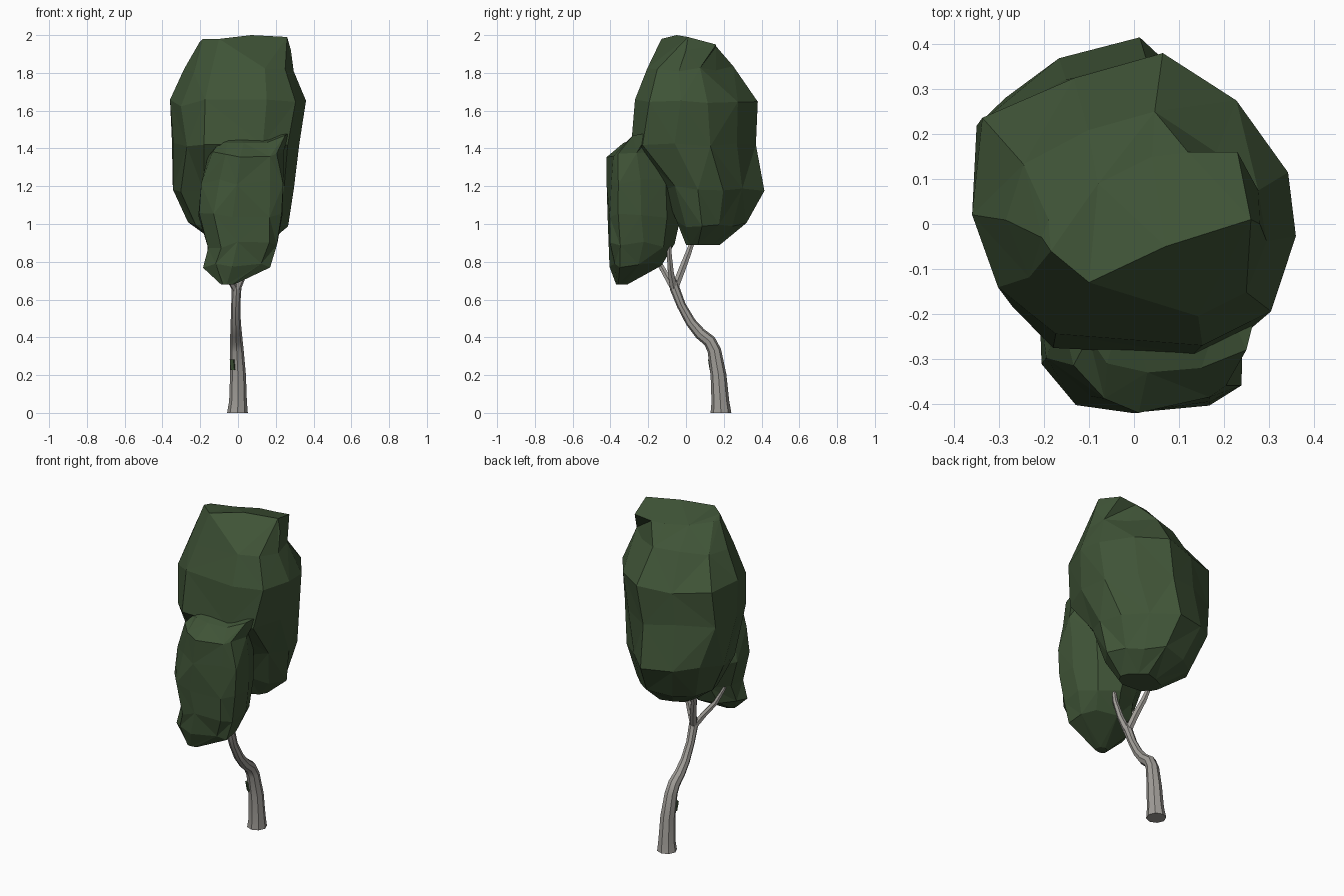
import bpy, bmesh, math, random
from mathutils import Vector, Matrix

random.seed(4)


def material(name, colour):
    m = bpy.data.materials.new(name)
    m.diffuse_color = (*colour, 1)
    return m


LEAF = material("dark_green_leaves", (0.050, 0.088, 0.038))
BARK = material("grey_bark", (0.35, 0.335, 0.31))


def finish(bm, name, mat):
    bmesh.ops.recalc_face_normals(bm, faces=bm.faces[:])
    me = bpy.data.meshes.new(name)
    bm.to_mesh(me)
    bm.free()
    me.materials.append(mat)
    ob = bpy.data.objects.new(name, me)
    bpy.context.collection.objects.link(ob)
    return ob


def fit(values, lo, hi):
    a, b = min(values), max(values)
    return [lo + (v - a) / (b - a) * (hi - lo) for v in values]


# Faceted foliage: one footprint fitted to each level (z, x range, y range,
# corner fullness), closed by an explicit cap ring
def crown(name, footprint, corners, levels, cap, wobble):
    bm = bmesh.new()
    rings = []
    sides = len(footprint)
    mid = [(min(c) + max(c)) / 2 for c in zip(*footprint)]
    for i, (z, x0, x1, y0, y1, full) in enumerate(levels):
        xs, ys = [], []
        for k, p in enumerate(footprint):
            f = full if k in corners else 1
            xs.append(mid[0] + (p[0] - mid[0]) * f + random.uniform(-0.013, 0.013))
            ys.append(mid[1] + (p[1] - mid[1]) * f + random.uniform(-0.013, 0.013))
        w = wobble if i else 0
        rings.append([bm.verts.new((x, y, z + random.uniform(-w, w)))
                      for x, y in zip(fit(xs, x0, x1), fit(ys, y0, y1))])
    rings.append([bm.verts.new(p) for p in cap])
    for i, (a, b) in enumerate(zip(rings, rings[1:])):
        for k in range(sides):
            n = (k + 1) % sides
            if (i + k) % 2:
                bm.faces.new((a[k], a[n], b[k]))
                bm.faces.new((a[n], b[n], b[k]))
            else:
                bm.faces.new((a[k], b[n], b[k]))
                bm.faces.new((a[k], a[n], b[n]))
    bm.faces.new(rings[0][::-1])
    top = bm.faces.new(rings[-1])
    bmesh.ops.triangulate(bm, faces=[top])
    return finish(bm, name, LEAF)


crown("main_crown", [
    (0.36, -0.02), (0.345, 0.15), (0.21, 0.305), (0.045, 0.42), (-0.15, 0.355), (-0.35, 0.26),
    (-0.365, 0.05), (-0.30, -0.14), (-0.19, -0.25), (0.15, -0.27), (0.29, -0.19),
], (1, 2, 5), [
    (0.89, -0.10, 0.15, 0.00, 0.18, 0.9),
    (1.00, -0.265, 0.265, -0.05, 0.32, 0.85),
    (1.19, -0.345, 0.295, -0.12, 0.415, 0.87),
    (1.43, -0.35, 0.325, -0.29, 0.37, 1.04),
    (1.64, -0.36, 0.36, -0.27, 0.38, 1.0),
    (1.82, -0.285, 0.295, -0.205, 0.25, 0.97),
], [
    (0.28, 0.00, 1.92), (0.23, 0.16, 1.95), (0.12, 0.16, 1.94), (0.04, 0.15, 1.94),
    (-0.08, 0.09, 1.94), (-0.19, 0.01, 1.96), (-0.205, -0.03, 1.96), (-0.185, -0.06, 1.98),
    (-0.10, -0.13, 1.98), (0.07, -0.05, 2.00), (0.26, 0.01, 1.99),
], 0.02)

crown("front_crown", [
    (0.235, -0.36), (0.235, -0.22), (0.18, -0.09), (0.03, -0.03), (-0.12, -0.08),
    (-0.20, -0.18), (-0.21, -0.31), (-0.13, -0.405), (-0.02, -0.42), (0.18, -0.40),
], (0, 6, 7, 9), [
    (0.68, -0.09, -0.02, -0.37, -0.31, 1.0),
    (0.775, -0.185, 0.17, -0.405, -0.13, 1.0),
    (0.89, -0.16, 0.21, -0.41, -0.06, 1.03),
    (1.04, -0.21, 0.235, -0.415, -0.03, 1.0),
    (1.22, -0.195, 0.24, -0.42, -0.05, 0.95),
    (1.37, -0.16, 0.24, -0.42, -0.10, 0.85),
], [
    (0.25, -0.28, 1.47), (0.27, -0.20, 1.48), (0.20, -0.17, 1.48), (0.08, -0.16, 1.48),
    (-0.02, -0.17, 1.48), (-0.08, -0.20, 1.45), (-0.10, -0.25, 1.43), (-0.06, -0.31, 1.43),
    (0.03, -0.33, 1.43), (0.15, -0.32, 1.43),
], 0.018)


# Tapered tube through (x, y, z, radius) points
def limb(name, path, sides=8):
    bm = bmesh.new()
    pts = [Vector(p[:3]) for p in path]
    rings = []
    for i, p in enumerate(pts):
        d = (pts[min(i + 1, len(pts) - 1)] - pts[max(i - 1, 0)]).normalized()
        if i == 0 and p.z == 0:
            d = Vector((0, 0, 1))
        u = (Vector((1, 0, 0)) - d * d.x).normalized()
        v = d.cross(u)
        rings.append([bm.verts.new(p + path[i][3] * (u * math.cos(t) + v * math.sin(t)))
                      for t in (math.tau * k / sides for k in range(sides))])
    for a, b in zip(rings, rings[1:]):
        for k in range(sides):
            n = (k + 1) % sides
            bm.faces.new((a[k], a[n], b[n], b[k]))
    bm.faces.new(rings[0][::-1])
    bm.faces.new(rings[-1])
    ob = finish(bm, name, BARK)
    bpy.ops.object.select_all(action='DESELECT')
    bpy.context.view_layer.objects.active = ob
    ob.select_set(True)
    bpy.ops.object.shade_smooth_by_angle(angle=math.radians(35))


# Crooked trunk with a flared foot
limb("trunk", [
    (-0.003, 0.185, 0, 0.055), (0, 0.182, 0.06, 0.047), (0, 0.172, 0.2, 0.042),
    (-0.006, 0.150, 0.33, 0.036), (-0.009, 0.125, 0.38, 0.034), (-0.01, 0.075, 0.42, 0.031),
    (-0.012, 0.025, 0.48, 0.027), (-0.012, -0.025, 0.57, 0.024), (-0.008, -0.06, 0.66, 0.026),
    (-0.006, -0.068, 0.70, 0.022),
])

# Branches reaching into the foliage
limb("front_branch", [(-0.008, -0.06, 0.65, 0.02), (-0.05, -0.10, 0.72, 0.018),
                      (-0.10, -0.14, 0.79, 0.015), (-0.14, -0.17, 0.88, 0.010)], 6)
limb("middle_branch", [(-0.006, -0.065, 0.66, 0.022), (0.03, -0.08, 0.74, 0.018),
                       (0.06, -0.088, 0.83, 0.015), (0.075, -0.09, 0.93, 0.010)], 6)
limb("back_branch", [(-0.008, -0.06, 0.66, 0.022), (-0.03, -0.025, 0.75, 0.021),
                     (-0.06, 0.01, 0.84, 0.018), (-0.085, 0.05, 0.95, 0.012)], 6)

# Small moss patch on the front left of the trunk
bm = bmesh.new()
bmesh.ops.create_cube(bm, size=1, matrix=Matrix.Translation((-0.029, 0.131, 0.255))
                      @ Matrix.Rotation(math.radians(-35), 4, 'Z')
                      @ Matrix.Rotation(math.radians(10), 4, 'X')
                      @ Matrix.Diagonal((0.024, 0.008, 0.055, 1)))
finish(bm, "moss_patch", LEAF)
